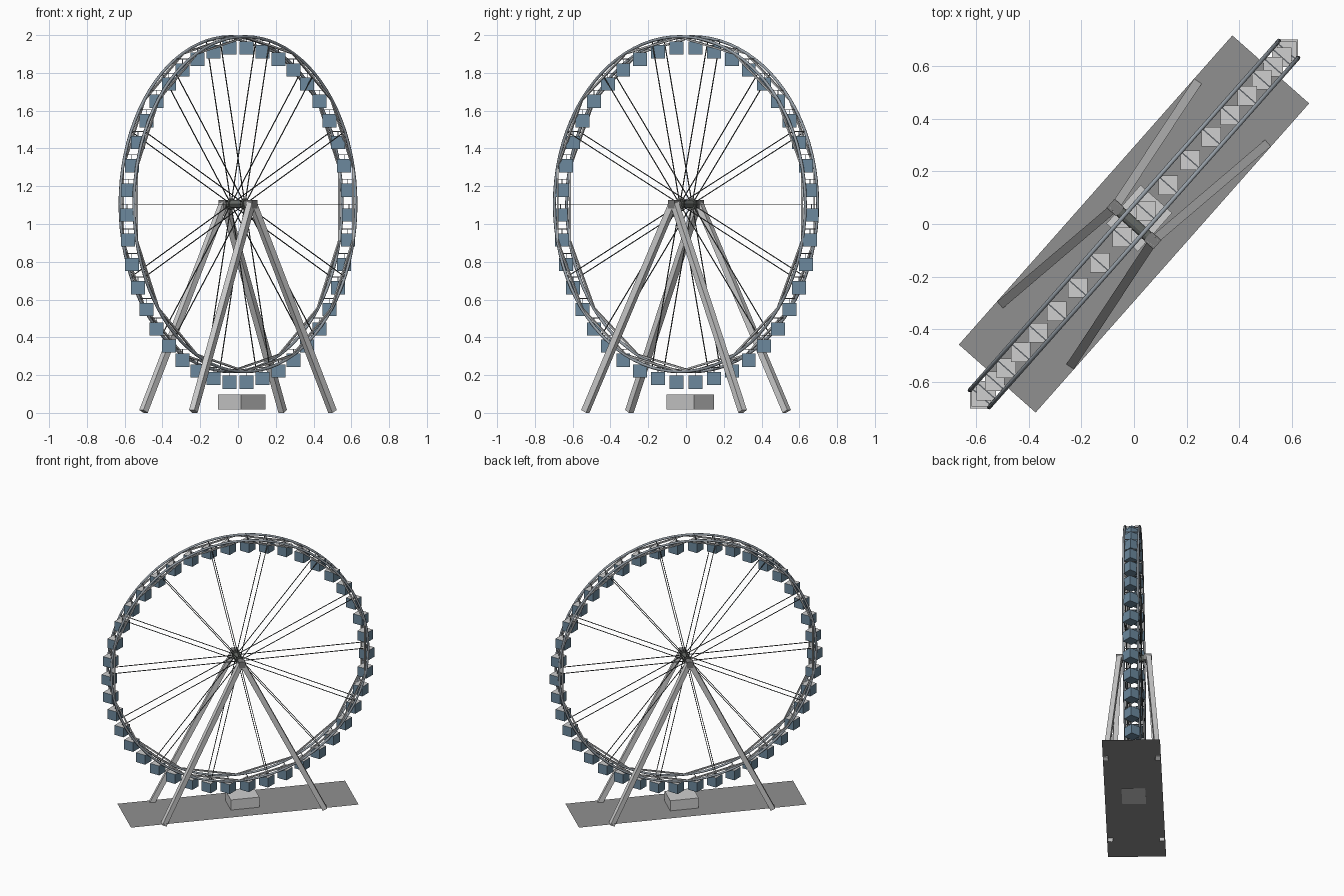
import bpy, bmesh, math
from mathutils import Matrix, Vector

if "Cube" in bpy.data.objects:
    bpy.data.objects.remove(bpy.data.objects["Cube"])

# Wheel plane: u runs along the wheel, v along its axle
ANGLE = math.radians(48.5)
U = Vector((math.cos(ANGLE), math.sin(ANGLE), 0))
V = Vector((math.sin(ANGLE), -math.cos(ANGLE), 0))
HUB_Z, RADIUS, HALF_W = 1.105, 0.887, 0.049
CARS, SPOKES = 42, 14


def place(u, v, z):
    return U * u + V * v + Vector((0, 0, z))


def on_wheel(step, count, r, v):
    a = math.tau * step / count
    return place(r * math.cos(a), v, HUB_Z + r * math.sin(a))


def material(name, r, g, b):
    m = bpy.data.materials.new(name)
    m.use_nodes = True
    m.diffuse_color = (r, g, b, 1)
    m.node_tree.nodes["Principled BSDF"].inputs["Base Color"].default_value = (r, g, b, 1)
    return m


base_grey = material("base grey", 0.28, 0.28, 0.28)
pale_grey = material("pale grey", 0.62, 0.62, 0.62)
rim_steel = material("rim steel", 0.3, 0.34, 0.38)
chord_grey = material("chord grey", 0.5, 0.51, 0.52)
bearing_grey = material("bearing grey", 0.2, 0.2, 0.2)
hub_grey = material("hub grey", 0.13, 0.14, 0.13)
spoke_dark = material("spoke dark", 0.09, 0.1, 0.1)
car_blue = material("car blue", 0.15, 0.25, 0.34)


def finish(bm, name, *mats):
    mesh = bpy.data.meshes.new(name)
    bm.to_mesh(mesh)
    bm.free()
    for m in mats:
        mesh.materials.append(m)
    obj = bpy.data.objects.new(name, mesh)
    bpy.context.collection.objects.link(obj)
    return obj


def beam(bm, a, b, r, sides=6):
    """Prism with a regular section from a to b."""
    d = b - a
    m = Matrix.Translation((a + b) / 2) @ d.to_track_quat('Z', 'Y').to_matrix().to_4x4()
    m = m @ Matrix.Rotation(math.pi / sides, 4, 'Z')
    bmesh.ops.create_cone(bm, cap_ends=True, segments=sides, radius1=r, radius2=r,
                          depth=d.length, matrix=m)


def box(bm, centre, size, angle=0.0):
    m = Matrix.Translation(centre) @ Matrix.Rotation(angle, 4, 'Z') @ Matrix.Diagonal((*size, 1))
    bmesh.ops.create_cube(bm, size=1, matrix=m)


# Ground sheet
bm = bmesh.new()
bmesh.ops.create_grid(bm, x_segments=1, y_segments=1, size=0.5,
                      matrix=Matrix.Translation((0, 0, 0.022)) @ Matrix.Rotation(ANGLE, 4, 'Z')
                      @ Matrix.Diagonal((1.57, 0.39, 1, 1)))
finish(bm, "ground_sheet", base_grey)

# Boarding platform
bm = bmesh.new()
box(bm, (0.02, 0.022, 0.057), (0.196, 0.16, 0.08), ANGLE)
finish(bm, "boarding_platform", pale_grey)

# Four support legs with bearing blocks
for side, end in ((-1, "back"), (1, "front")):
    for way, hand in ((-1, "right"), (1, "left")):
        bm = bmesh.new()
        beam(bm, place(way * 0.556, side * 0.176, 0.008), place(0, side * 0.097, 1.12), 0.024, 4)
        finish(bm, f"{end}_{hand}_leg", pale_grey)
    bm = bmesh.new()
    box(bm, place(0, side * 0.094, HUB_Z), (0.045, 0.05, 0.045), ANGLE)
    finish(bm, f"{end}_bearing", bearing_grey)

# Axle and spoke flanges
bm = bmesh.new()
beam(bm, place(0, -0.116, HUB_Z), place(0, 0.116, HUB_Z), 0.022, 12)
for v in (-HALF_W, HALF_W):
    beam(bm, place(0, v - 0.008, HUB_Z), place(0, v + 0.008, HUB_Z), 0.03, 12)
finish(bm, "axle", hub_grey)

# Smooth round rims
for v, end in ((-HALF_W, "back"), (HALF_W, "front")):
    bpy.ops.mesh.primitive_torus_add(
        major_segments=84, minor_segments=8, major_radius=RADIUS, minor_radius=0.008,
        location=place(0, v, HUB_Z), rotation=V.to_track_quat('Z', 'Y').to_euler())
    rim = bpy.context.object
    rim.name = f"{end}_rim"
    rim.data.materials.append(rim_steel)
    bpy.ops.object.shade_smooth()

# Spokes and stiffening chords on both sides
spokes, chords = bmesh.new(), bmesh.new()
for v in (-HALF_W, HALF_W):
    for i in range(SPOKES):
        beam(spokes, place(0, v, HUB_Z), on_wheel(i, SPOKES, RADIUS, v), 0.003, 4)
        beam(chords, on_wheel(i - 0.5, SPOKES, RADIUS - 0.002, v),
             on_wheel(i + 0.5, SPOKES, RADIUS - 0.002, v), 0.007, 4)
finish(spokes, "spokes", spoke_dark)
finish(chords, "rim_chords", chord_grey)

# Cross bars and cabins; cabins stay upright and square to the axes
bars, cabins = bmesh.new(), bmesh.new()
for i in range(CARS):
    beam(bars, on_wheel(i, CARS, RADIUS, -HALF_W), on_wheel(i, CARS, RADIUS, HALF_W), 0.003, 4)
    pivot = on_wheel(i, CARS, RADIUS, 0)
    beam(bars, pivot, pivot - Vector((0, 0, 0.025)), 0.0025, 4)
    box(cabins, pivot - Vector((0, 0, 0.058)), (0.074, 0.074, 0.07))
cabins.normal_update()
for f in cabins.faces:
    f.material_index = 1 if f.normal.z > 0.5 else 0
finish(bars, "cross_bars", rim_steel)
finish(cabins, "cabins", car_blue, pale_grey)
